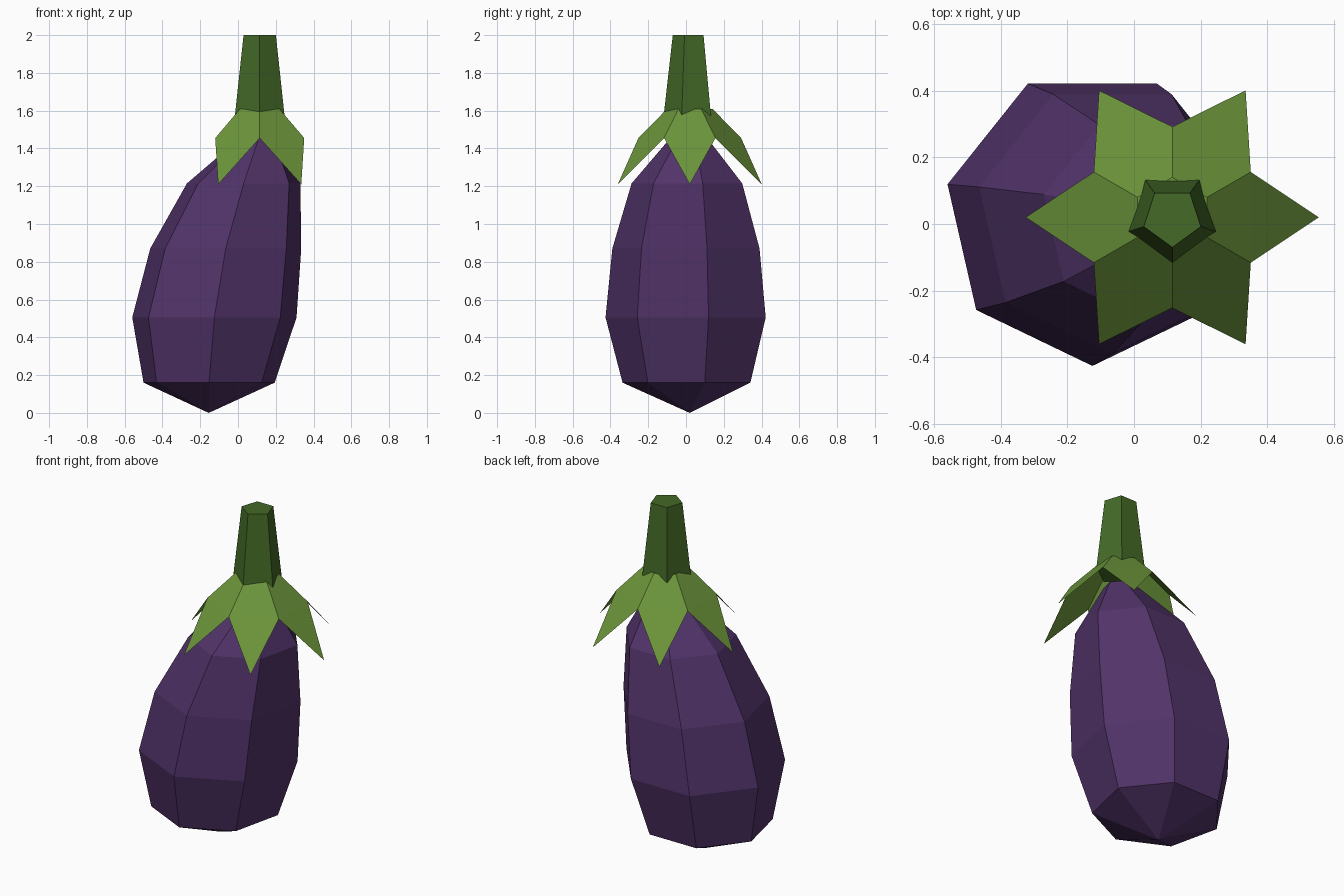
import bpy
import bmesh
from math import cos, sin, radians

cube = bpy.data.objects.get("Cube")
if cube:
    bpy.data.objects.remove(cube, do_unlink=True)

CY = 0.02      # depth of the shared axis
STEM_X = 0.115  # the stem and calyx sit off to one side


def material(name, color):
    mat = bpy.data.materials.new(name)
    mat.use_nodes = True
    mat.diffuse_color = (*color, 1)
    mat.node_tree.nodes["Principled BSDF"].inputs["Base Color"].default_value = (*color, 1)
    return mat


def ring(bm, sides, x, z, r, start=-90):
    """Add a horizontal polygon of vertices."""
    angles = [radians(start + 360 * k / sides) for k in range(sides)]
    return [bm.verts.new((x + r * cos(a), CY + r * sin(a), z)) for a in angles]


def bridge(bm, low, high):
    """Join two rings with quads."""
    n = len(low)
    for k in range(n):
        j = (k + 1) % n
        bm.faces.new((low[k], low[j], high[j], high[k]))


def finish(bm, name, mat):
    mesh = bpy.data.meshes.new(name)
    bm.normal_update()
    bm.to_mesh(mesh)
    bm.free()
    mesh.materials.append(mat)
    obj = bpy.data.objects.new(name, mesh)
    bpy.context.collection.objects.link(obj)
    return obj


purple = material("aubergine purple", (0.082, 0.033, 0.140))
leaf_green = material("leaf green", (0.150, 0.300, 0.043))
stem_green = material("dark stem green", (0.057, 0.143, 0.020))

# Fruit: leaning seven-sided loft with a pointed base (x, z, radius)
profile = [(-0.153, 0.16, 0.356), (-0.125, 0.505, 0.446), (-0.065, 0.87, 0.41),
           (0.03, 1.215, 0.308), (0.115, 1.47, 0.09)]
bm = bmesh.new()
rings = [ring(bm, 7, *p) for p in profile]
for low, high in zip(rings, rings[1:]):
    bridge(bm, low, high)
tip = bm.verts.new((-0.155, CY, 0))
for k in range(7):
    bm.faces.new((tip, rings[0][(k + 1) % 7], rings[0][k]))
bm.faces.new(rings[-1])
finish(bm, "fruit", purple)

# Calyx: six flat pointed sepals around a small hexagon
bm = bmesh.new()
crown = ring(bm, 6, STEM_X, 1.61, 0.12, 30)
valleys = ring(bm, 6, STEM_X, 1.455, 0.272, 30)
tips = ring(bm, 6, STEM_X, 1.21, 0.44, 60)
bridge(bm, valleys, crown)
for k in range(6):
    bm.faces.new((valleys[k], tips[k], valleys[(k + 1) % 6]))
bm.faces.new(crown)
bmesh.ops.dissolve_limit(bm, angle_limit=radians(3), verts=bm.verts, edges=bm.edges)
finish(bm, "calyx", leaf_green)

# Stem: tapered five-sided post
bm = bmesh.new()
base = ring(bm, 5, STEM_X, 1.575, 0.138)
top = ring(bm, 5, STEM_X, 2.0, 0.09)
bridge(bm, base, top)
bm.faces.new(top)
bm.faces.new(base[::-1])
finish(bm, "stem", stem_green)
